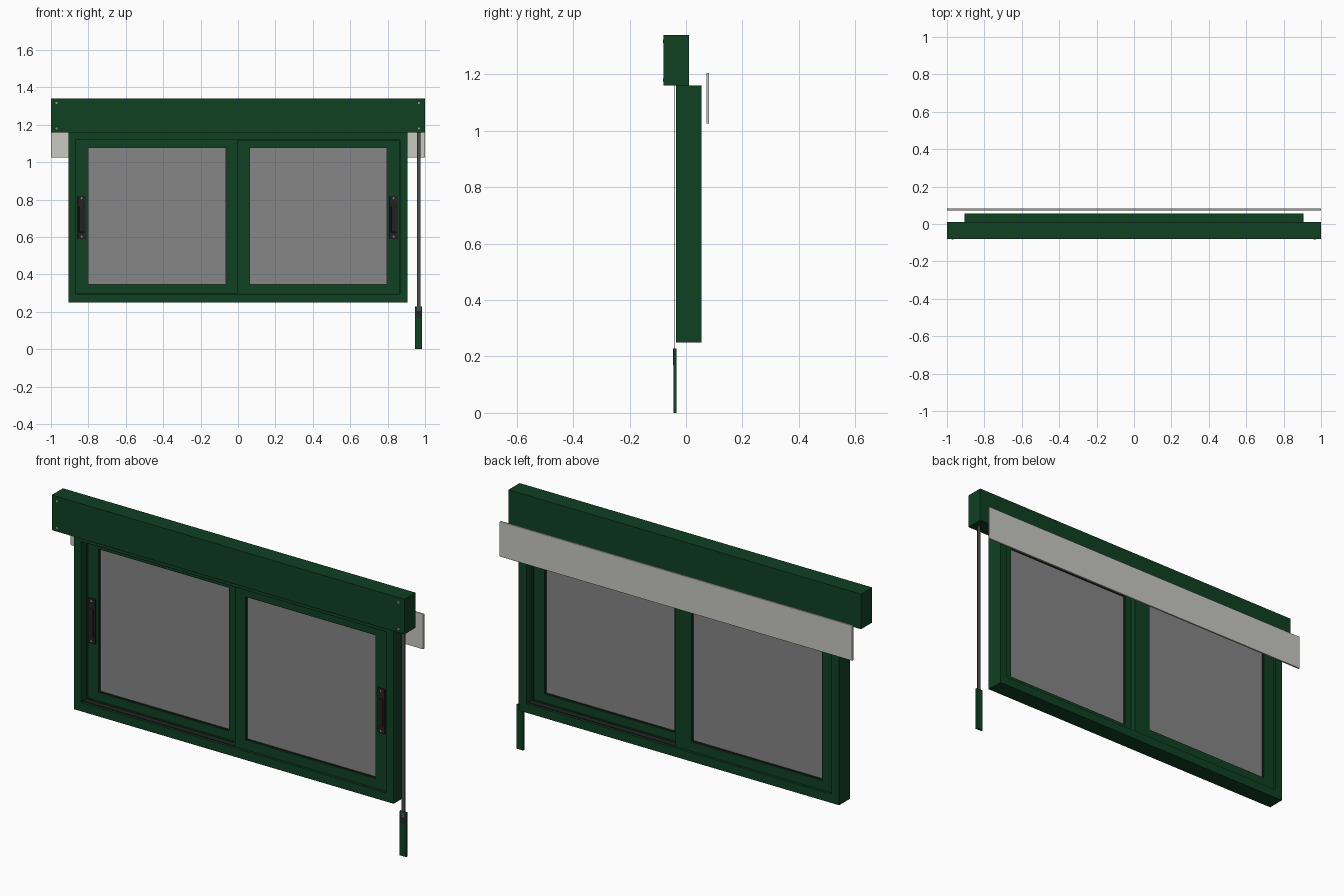
import bpy, bmesh, math
from mathutils import Matrix

if "Cube" in bpy.data.objects:
    bpy.data.objects.remove(bpy.data.objects["Cube"])


def material(name, r, g, b):
    m = bpy.data.materials.new(name)
    m.diffuse_color = (r, g, b, 1)
    m.use_nodes = True
    m.node_tree.nodes["Principled BSDF"].inputs["Base Color"].default_value = m.diffuse_color
    return m


GREEN = material("dark_green", 0.0048, 0.052, 0.016)
GLASS = material("grey_glass", 0.24, 0.24, 0.24)
SLAT = material("pale_grey", 0.58, 0.59, 0.54)
BLACK = material("handle_black", 0.016, 0.016, 0.017)
STRAP = material("strap_grey", 0.075, 0.075, 0.075)
STEEL = material("screw_steel", 0.3, 0.3, 0.3)


def finish(name, bm, mat):
    bmesh.ops.recalc_face_normals(bm, faces=bm.faces)
    me = bpy.data.meshes.new(name)
    bm.to_mesh(me)
    bm.free()
    me.materials.append(mat)
    ob = bpy.data.objects.new(name, me)
    bpy.context.collection.objects.link(ob)
    return ob


def box(name, x0, x1, y0, y1, z0, z1, mat, bevel=0):
    bm = bmesh.new()
    bmesh.ops.create_cube(bm, size=1)
    for v in bm.verts:
        v.co.x = x1 if v.co.x > 0 else x0
        v.co.y = y1 if v.co.y > 0 else y0
        v.co.z = z1 if v.co.z > 0 else z0
    ob = finish(name, bm, mat)
    if bevel:
        mod = ob.modifiers.new("bevel", 'BEVEL')
        mod.width, mod.segments = bevel, 2
    return ob


def ring(name, outer, inner, y0, y1, mat):
    """Rectangular mitred frame; outer and inner are (x0, x1, z0, z1)."""
    bm = bmesh.new()
    loops = []
    for r, y in ((outer, y0), (inner, y0), (inner, y1), (outer, y1)):
        x0, x1, z0, z1 = r
        loops.append([bm.verts.new((x, y, z)) for x, z in
                      ((x0, z0), (x1, z0), (x1, z1), (x0, z1))])
    for i in range(4):
        a, b = loops[i], loops[(i + 1) % 4]
        for j in range(4):
            k = (j + 1) % 4
            bm.faces.new((a[j], a[k], b[k], b[j]))
    return finish(name, bm, mat)


def screw(name, x, y, z, r, depth):
    bm = bmesh.new()
    bmesh.ops.create_cone(bm, cap_ends=True, segments=12, radius1=r, radius2=r, depth=depth,
                          matrix=Matrix.Translation((x, y, z)) @ Matrix.Rotation(math.pi / 2, 4, 'X'))
    return finish(name, bm, STEEL)


# Shutter box with corner screws, and the slat hanging behind
box("shutter_box", -1, 1, -0.08, 0.01, 1.16, 1.34, GREEN)
for sx in (-0.97, 0.967):
    for z in (1.18, 1.317):
        screw("box_screw", sx, -0.08, z, 0.006, 0.004)
box("shutter_slat", -1, 1, 0.072, 0.082, 1.025, 1.205, SLAT, 0.002)

# Outer window frame with track floor and divider rail
ring("window_frame", (-0.907, 0.907, 0.25, 1.16), (-0.865, 0.865, 0.295, 1.12), -0.035, 0.055, GREEN)
box("track_floor", -0.865, 0.865, -0.022, 0.042, 0.294, 0.298, BLACK)
ring("track_divider", (-0.866, 0.866, 0.294, 1.121), (-0.858, 0.858, 0.303, 1.112), 0.007, 0.012, GREEN)


# Two sliding sashes: left one in the rear track, right one in front
def sash(side, x0, x1, g0, g1, y0, y1, hx):
    ring(side + "_sash", (x0, x1, 0.297, 1.119), (g0, g1, 0.345, 1.08), y0, y1, GREEN)
    ring(side + "_gasket", (g0 - .001, g1 + .001, 0.344, 1.081), (g0 + .004, g1 - .004, 0.349, 1.076),
         y0 + 0.006, y1 - 0.006, BLACK)
    ym = (y0 + y1) / 2
    box(side + "_glass", g0, g1, ym - 0.004, ym + 0.004, 0.345, 1.08, GLASS)
    # Handle: plate, raised grip and screws
    box(side + "_handle", hx - 0.021, hx + 0.021, y0 - 0.008, y0, 0.59, 0.82, BLACK, 0.002)
    box(side + "_handle_grip", hx - 0.013, hx + 0.013, y0 - 0.012, y0 - 0.006, 0.625, 0.765, BLACK, 0.002)
    for z in (0.602, 0.808):
        screw(side + "_handle_screw", hx, y0 - 0.008, z, 0.005, 0.003)


sash("left", -0.864, 0.03, -0.802, -0.062, 0.014, 0.044, -0.836)
sash("right", -0.002, 0.864, 0.06, 0.797, -0.023, 0.006, 0.832)

# Pull strap and its wall winder plate
box("pull_strap", 0.957, 0.976, -0.041, -0.039, 0.2, 1.161, STRAP)
for x in (0.957, 0.974):
    box("strap_edge", x, x + 0.002, -0.0415, -0.0385, 0.2, 1.161, BLACK)
box("winder_plate", 0.947, 0.985, -0.044, -0.034, 0, 0.228, GREEN, 0.001)
box("winder_slot", 0.954, 0.979, -0.0455, -0.043, 0.17, 0.205, BLACK)
box("strap_end", 0.957, 0.976, -0.0455, -0.043, 0.2, 0.228, STRAP)
